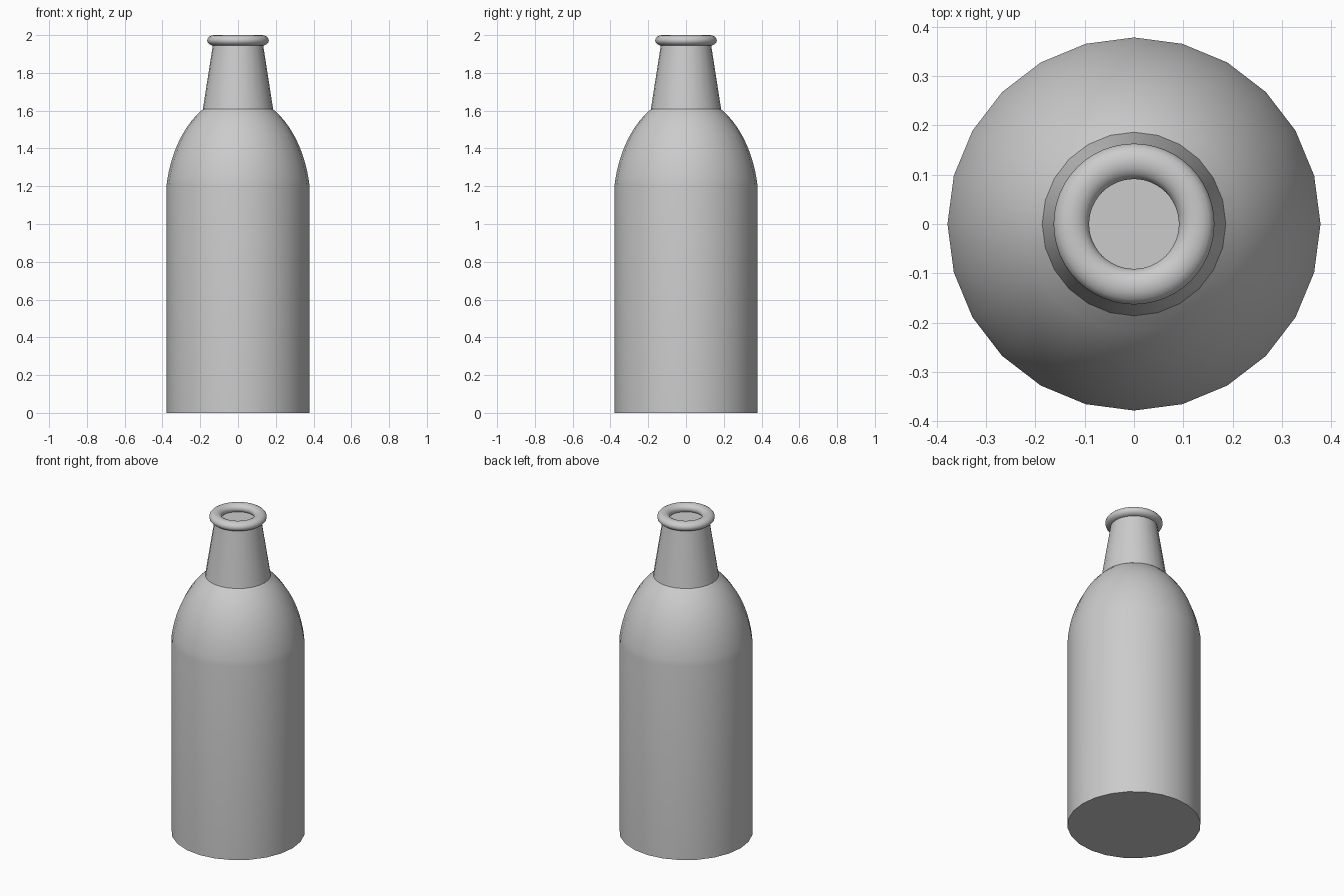
import bpy, bmesh, math

SIDES = 24

cube = bpy.data.objects.get("Cube")
if cube:
    bpy.data.objects.remove(cube, do_unlink=True)

grey = bpy.data.materials.new("plain_grey")
grey.use_nodes = True
colour = (0.6, 0.6, 0.6, 1)
grey.diffuse_color = colour
grey.node_tree.nodes["Principled BSDF"].inputs["Base Color"].default_value = colour


def lathe(name, profile, sides=SIDES, closed=False):
    """Turn a list of (radius, height) points around the z axis."""
    bm = bmesh.new()
    rings = []
    for r, z in profile:
        rings.append([bm.verts.new((r * math.cos(a), r * math.sin(a), z))
                      for a in (2 * math.pi * i / sides for i in range(sides))])
    pairs = list(zip(rings, rings[1:]))
    if closed:
        pairs.append((rings[-1], rings[0]))
    else:
        bm.faces.new(rings[0][::-1])
        bm.faces.new(rings[-1])
    for low, high in pairs:
        for i in range(sides):
            j = (i + 1) % sides
            bm.faces.new((low[i], low[j], high[j], high[i]))
    bmesh.ops.recalc_face_normals(bm, faces=bm.faces)
    mesh = bpy.data.meshes.new(name)
    bm.to_mesh(mesh)
    bm.free()
    mesh.materials.append(grey)
    obj = bpy.data.objects.new(name, mesh)
    bpy.context.collection.objects.link(obj)
    bpy.ops.object.select_all(action='DESELECT')
    obj.select_set(True)
    bpy.context.view_layer.objects.active = obj
    bpy.ops.object.shade_smooth_by_angle(angle=math.radians(30))
    return obj


# Straight body and domed shoulder, cut from a tall ellipsoid
shoulder = []
for i in range(13):
    h = 0.11 + 0.40 * i / 12
    shoulder.append((0.385 * math.sqrt(1 - (h / 0.58) ** 2), 1.10 + h))
shoulder[0] = (0.378, 1.21)
lathe("bottle_body", [(0.378, 0)] + shoulder)

# Tapered neck
lathe("bottle_neck", [(0.186, 1.608), (0.132, 1.955)])

# Rounded lip ring
lip = []
for i in range(16):
    a = 2 * math.pi * i / 16
    lip.append((0.127 + 0.036 * math.cos(a), 1.972 + 0.028 * math.sin(a)))
lathe("bottle_lip", lip, sides=48, closed=True)
